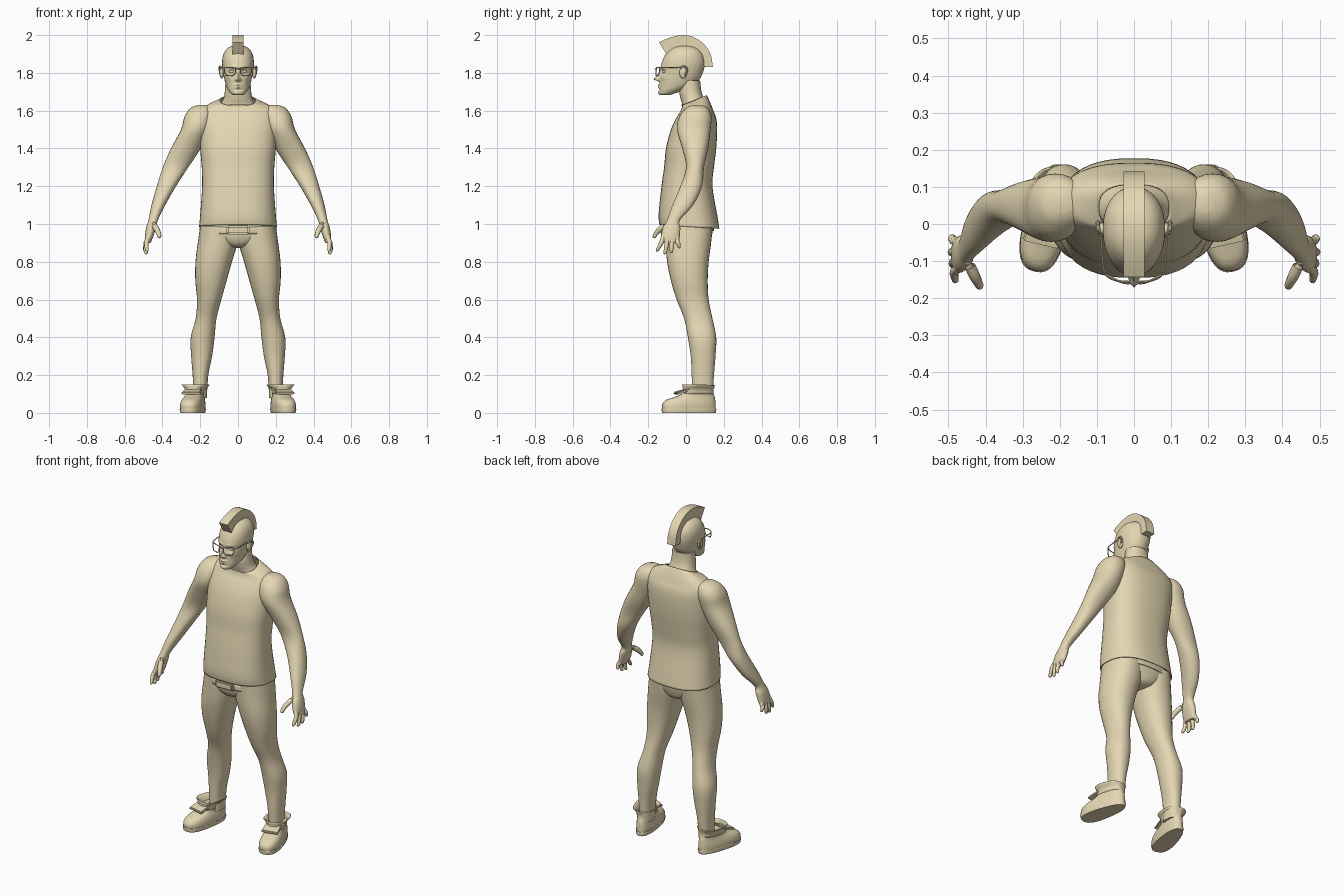
import bpy, bmesh, math
from mathutils import Vector

TAN = bpy.data.materials.new("tan")
TAN.diffuse_color = (0.78, 0.68, 0.45, 1)


def finish(name, bm, mirror=False, angle=40, thick=0):
    bmesh.ops.recalc_face_normals(bm, faces=bm.faces)
    me = bpy.data.meshes.new(name)
    bm.to_mesh(me)
    bm.free()
    me.materials.append(TAN)
    ob = bpy.data.objects.new(name, me)
    bpy.context.collection.objects.link(ob)
    bpy.context.view_layer.objects.active = ob
    ob.select_set(True)
    bpy.ops.object.shade_smooth_by_angle(angle=math.radians(angle))
    ob.select_set(False)
    if thick:
        m = ob.modifiers.new("Thickness", 'SOLIDIFY')
        m.thickness = thick
    if mirror:
        ob.modifiers.new("Mirror", 'MIRROR').use_mirror_merge = False
    return ob


def spline(rows, sub):
    """Catmull-Rom interpolation between rows of numbers"""
    out = []
    for i in range(len(rows) - 1):
        a, b = rows[max(i - 1, 0)], rows[i]
        c, d = rows[i + 1], rows[min(i + 2, len(rows) - 1)]
        for k in range(sub):
            t = k / sub
            out.append([0.5 * (2*q + (r - p)*t + (2*p - 5*q + 4*r - s)*t*t + (3*q - p - 3*r + s)*t**3)
                        for p, q, r, s in zip(a, b, c, d)])
    return out + [list(rows[-1])]


def skin(rings, caps=True, closed=False):
    bm = bmesh.new()
    vs = [[bm.verts.new(p) for p in r] for r in rings]
    n = len(vs[0])
    pairs = list(zip(vs, vs[1:])) + ([(vs[-1], vs[0])] if closed else [])
    for a, b in pairs:
        for i in range(n):
            bm.faces.new((a[i], a[(i + 1) % n], b[(i + 1) % n], b[i]))
    if caps and not closed:
        bm.faces.new(vs[0])
        bm.faces.new(vs[-1])
    return bm


def loft(rows, seg=32, sub=4, e=2.2, caps=True):
    """rows of (z, x min, x max, y min, y max, tilt) become stacked super-ellipses"""
    rings = []
    for z, x0, x1, y0, y1, tilt in spline([tuple(r) + (0,) * (6 - len(r)) for r in rows], sub):
        ring = []
        for i in range(seg):
            a = 2 * math.pi * i / seg
            c, s = math.cos(a), math.sin(a)
            dy = math.copysign(abs(s) ** (2 / e), s) * (y1 - y0) / 2
            dx = math.copysign(abs(c) ** (2 / e), c) * (x1 - x0) / 2
            ring.append(((x0 + x1) / 2 + dx, (y0 + y1) / 2 + dy, z + tilt * dy))
        rings.append(ring)
    return skin(rings, caps)


def sym(rows):
    return [(r[0], -r[1]) + tuple(r[1:]) for r in rows]


def tube(points, seg=10, sub=4, closed=False):
    """points of (x, y, z, radius) swept with a round section"""
    pts = spline(points, sub) if sub > 1 else points
    n, rings = len(pts), []
    for i, p in enumerate(pts):
        a = pts[(i - 1) % n if closed else max(i - 1, 0)]
        b = pts[(i + 1) % n if closed else min(i + 1, n - 1)]
        t = (Vector(b[:3]) - Vector(a[:3])).normalized()
        u = t.cross(Vector((0.1, 1, 0.05)) if abs(t.y) < 0.8 else Vector((1, 0, 0))).normalized()
        w = t.cross(u)
        rings.append([Vector(p[:3]) + p[3] * (u * math.cos(k * 2 * math.pi / seg) + w * math.sin(k * 2 * math.pi / seg))
                      for k in range(seg)])
    return skin(rings, closed=closed)


def blob(c, s):
    bm = bmesh.new()
    bmesh.ops.create_uvsphere(bm, u_segments=16, v_segments=10, radius=1)
    for v in bm.verts:
        v.co = Vector([c[i] + v.co[i] * s[i] for i in range(3)])
    return bm


def box(c, s, bevel=0.006):
    bm = bmesh.new()
    bmesh.ops.create_cube(bm, size=1)
    for v in bm.verts:
        v.co = Vector([c[i] + v.co[i] * s[i] for i in range(3)])
    bmesh.ops.bevel(bm, geom=bm.edges[:], offset=bevel, segments=2, affect='EDGES')
    return bm


# Sleeveless shirt, open at hem and neck
finish("shirt", loft(sym([
    (.985, .206, -.14, .177, -.06), (1.05, .2, -.145, .165), (1.2, .19, -.13, .14), (1.3, .192, -.116, .148),
    (1.4, .2, -.106, .16), (1.5, .203, -.08, .165), (1.56, .204, -.052, .16), (1.6, .198, -.028, .145),
    (1.632, .16, -.02, .13, .1), (1.655, .095, -.025, .11, .4)]), 48, 4, 2.5, caps=False), thick=0.005)

# Neck and upper chest
finish("neck", loft(sym([
    (1.58, .13, -.02, .12), (1.63, .095, -.02, .112), (1.66, .078, -.028, .098), (1.7, .07, -.035, .082),
    (1.76, .066, -.03, .075)])))

# Head, with the face pushed in and out by soft bumps
bm = loft(sym([
    (1.682, .022, -.135, -.085), (1.69, .038, -.141, -.06), (1.71, .053, -.142, -.01), (1.735, .064, -.14, .04),
    (1.77, .073, -.138, .075), (1.81, .08, -.134, .092), (1.85, .084, -.13, .1), (1.89, .08, -.113, .094),
    (1.92, .066, -.09, .075), (1.938, .044, -.06, .045), (1.946, .015, -.03, .01)]), 96, 6, 2.15)
BUMPS = [(.033, 1.806, .016, .012, .013), (.03, 1.83, .024, .007, -.006), (0, 1.788, .009, .018, -.016),
         (0, 1.767, .012, .010, -.031), (.013, 1.764, .006, .006, -.006), (0, 1.734, .02, .005, -.009),
         (0, 1.722, .016, .005, -.008), (0, 1.71, .02, .005, .004), (0, 1.694, .018, .01, -.006),
         (.045, 1.775, .014, .013, -.005)]
for v in bm.verts:
    if v.co.y < -.05:
        v.co.y += sum(d * math.exp(-((abs(v.co.x) - x) / sx) ** 2 - ((v.co.z - z) / sz) ** 2)
                      for x, z, sx, sz, d in BUMPS)
finish("head", bm, angle=60)
finish("eye", blob((.033, -.112, 1.806), (.014, .012, .009)), True)
finish("ear", blob((.086, -.015, 1.802), (.012, .02, .033)), True)
finish("ear_rim", tube([(.084, -.03, 1.81, .004), (.094, -.022, 1.832, .005), (.098, 0, 1.828, .006),
                        (.096, .004, 1.805, .005), (.088, -.015, 1.775, .005)], 8), True)

# Mohawk: side outline extruded across x
outer = spline([(-.143, 1.962), (-.09, 1.985), (-.03, 1.999), (.03, 1.993), (.09, 1.957), (.13, 1.9), (.142, 1.832)], 3)
inner = spline([(-.1, 1.893), (-.07, 1.92), (-.03, 1.938), (.02, 1.938), (.06, 1.915), (.085, 1.88), (.097, 1.832)], 3)
finish("mohawk", skin([[(-.028, *o), (.028, *o), (.028, *i), (-.028, *i)] for o, i in zip(outer, inner)]), angle=30)

# Glasses
rim = [(.012, -.156, 1.825), (.04, -.154, 1.829), (.07, -.14, 1.829), (.072, -.14, 1.805), (.062, -.147, 1.787),
       (.03, -.158, 1.785), (.015, -.16, 1.797)]
finish("glasses_rim", tube([p + (.0032,) for p in rim], 6, 1, closed=True), True)
finish("glasses_temple", tube([(.07, -.14, 1.825, .003), (.082, -.12, 1.828, .003), (.089, -.03, 1.828, .003),
                               (.088, .005, 1.812, .003)], 6), True)
finish("glasses_bridge", tube([(-.014, -.158, 1.818, .003), (0, -.163, 1.823, .003), (.014, -.158, 1.818, .003)], 6))

# Arms and palms
finish("arm", loft([
    (1.63, .17, .21, .03, .08), (1.614, .14, .252, .0, .115), (1.57, .135, .283, -.035, .135),
    (1.5, .15, .302, -.048, .13), (1.4, .197, .355, -.02, .117), (1.3, .263, .398, .0, .095),
    (1.2, .328, .43, -.03, .085), (1.1, .385, .458, -.072, .038), (1.02, .424, .474, -.1, -.032),
    (.98, .434, .486, -.122, -.03), (.93, .45, .493, -.132, -.034), (.9, .463, .492, -.125, -.042)], 28), True)

# Fingers and thumb: base y, tip x, y, z
for name, y, tx, ty, tz in [("index_finger", -.118, .481, -.152, .855), ("middle_finger", -.096, .486, -.112, .84),
                            ("ring_finger", -.072, .489, -.078, .846), ("little_finger", -.05, .488, -.036, .872)]:
    finish(name, tube([(.472, y, .94, .012), (.484, y * .7 + ty * .3, .905, .0125),
                       (tx + .003, y * .3 + ty * .7, tz + .025, .0105), (tx, ty, tz + .006, .0085),
                       (tx - .001, ty, tz, .003)]), True)
finish("thumb", tube([(.45, -.095, 1.0, .014), (.432, -.135, .975, .015), (.42, -.158, .95, .0125),
                      (.416, -.168, .932, .01), (.415, -.17, .925, .003)]), True)

# Trousers: pelvis and legs
finish("pelvis", loft(sym([
    (.872, .03, -.04, .08), (.885, .08, -.085, .115), (.92, .16, -.108, .132), (.97, .197, -.115, .142),
    (1.04, .19, -.115, .14)]), 40))
finish("leg", loft([
    (.99, .0, .2, -.112, .142), (.9, .003, .213, -.108, .133), (.8, .032, .225, -.1, .12),
    (.7, .06, .226, -.08, .115), (.6, .088, .217, -.05, .12), (.5, .114, .224, -.01, .14),
    (.4, .124, .25, .01, .16), (.3, .137, .248, .025, .156), (.2, .157, .24, .03, .148), (.08, .165, .235, .035, .14)]), True)

# Belt and buckle
finish("belt", loft(sym([(.955, .203, -.124, .148, .06), (.975, .203, -.126, .15, .06), (.992, .2, -.124, .15, .06)]),
                    48, 2, caps=False), thick=0.006)
finish("belt_buckle", box((0, -.127, .968), (.12, .026, .046), .008))


# Shoes, built pointing forward and then turned out
def shoe_part(name, bm, thick=0):
    a = math.radians(13)
    for v in bm.verts:
        x, y = v.co.x * (1 - 1.1 * (v.co.y + .03)), v.co.y
        v.co.x = .236 + x * math.cos(a) - y * math.sin(a)
        v.co.y = .01 + x * math.sin(a) + y * math.cos(a)
    finish(name, bm, True, thick=thick)


shoe_part("shoe_sole", loft(sym([(0, .056, -.138, .15), (.018, .06, -.142, .154), (.024, .059, -.141, .152)]), 36, 1, 2.5))
shoe_part("shoe_upper", loft(sym([
    (.02, .058, -.138, .15), (.045, .059, -.138, .15), (.068, .055, -.118, .148), (.085, .05, -.07, .145),
    (.1, .049, -.035, .14), (.115, .05, -.02, .138)]), 36, 3, 2.4))
shoe_part("shoe_cuff", loft(sym([
    (.1, .05, -.03, .138), (.125, .055, -.025, .138), (.147, .078, -.028, .145, -.03)]), 36, 2, 2.5, caps=False), .004)
strap = box((0, -.03, .122), (.096, .075, .014), .004)
for v in strap.verts:
    v.co.z += .3 * (v.co.y + .03) - 4 * v.co.x ** 2
shoe_part("shoe_strap", strap)
